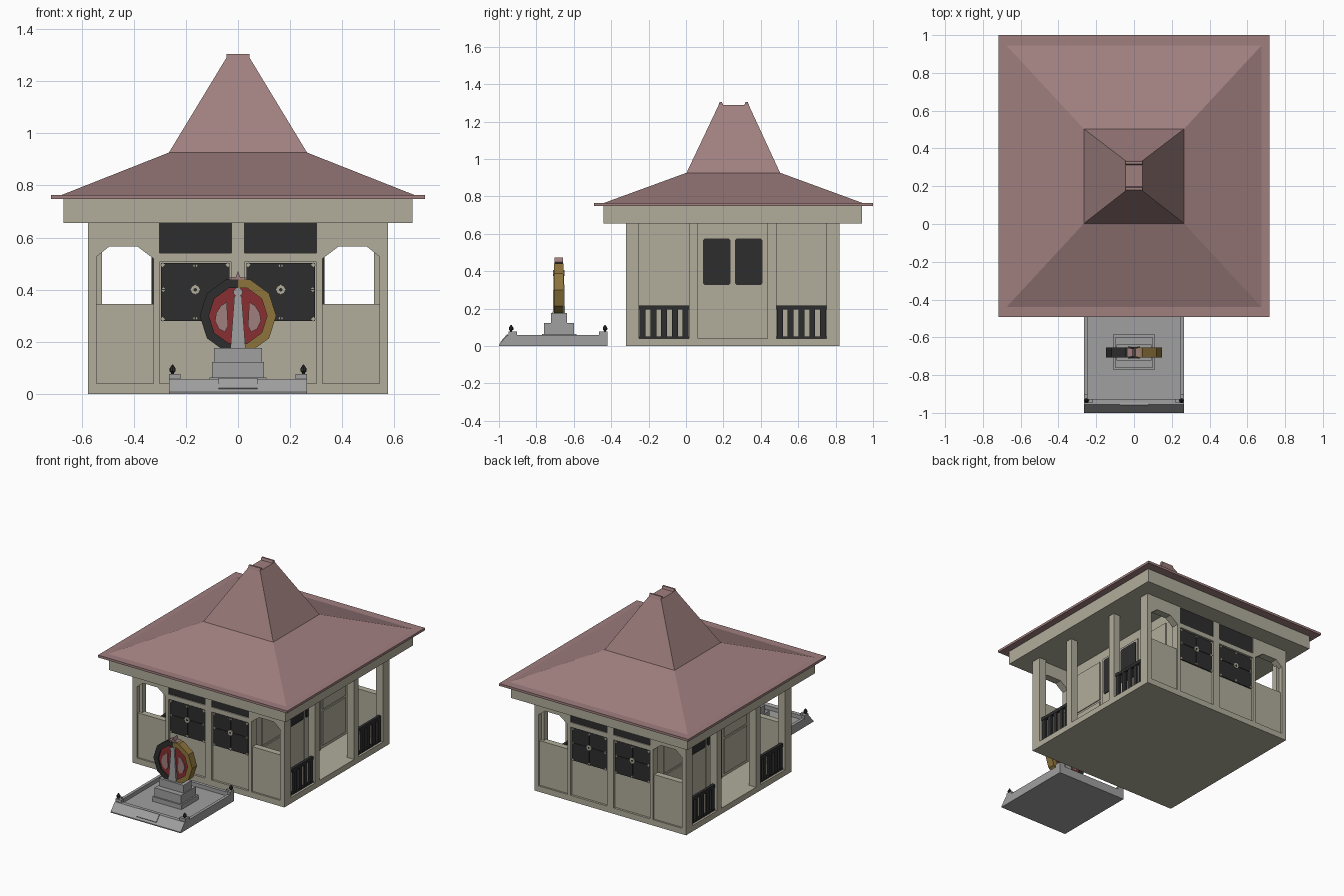
import bpy, bmesh, math

if "Cube" in bpy.data.objects:
    bpy.data.objects.remove(bpy.data.objects["Cube"])

def mat(name, r, g, b):
    m = bpy.data.materials.new(name)
    m.diffuse_color = (r, g, b, 1)
    m.use_nodes = True
    m.node_tree.nodes["Principled BSDF"].inputs["Base Color"].default_value = m.diffuse_color
    return m

ROOF = mat("dusty rose", 0.35, 0.21, 0.21)
WALL = mat("warm beige", 0.44, 0.42, 0.33)
DARK = mat("charcoal", 0.027, 0.027, 0.027)
STONE = mat("stone grey", 0.35, 0.35, 0.35)
GOLD = mat("old gold", 0.27, 0.175, 0.045)
RED = mat("deep red", 0.25, 0.028, 0.032)
CY = 0.25  # building centre line in y

def finish(name, bm, m):
    bmesh.ops.recalc_face_normals(bm, faces=bm.faces)
    me = bpy.data.meshes.new(name)
    bm.to_mesh(me)
    bm.free()
    me.materials.append(m)
    ob = bpy.data.objects.new(name, me)
    bpy.context.collection.objects.link(ob)
    return ob

def loft(name, rings, m):
    """Skin a list of equal-length point rings and cap both ends."""
    bm = bmesh.new()
    vs = [[bm.verts.new(p) for p in r] for r in rings]
    n = len(rings[0])
    for a, b in zip(vs, vs[1:]):
        for i in range(n):
            bm.faces.new((a[i], a[(i + 1) % n], b[(i + 1) % n], b[i]))
    bm.faces.new(vs[0])
    bm.faces.new(vs[-1])
    return finish(name, bm, m)

def prism(name, pts, axis, a, b, m):
    """Extrude (x,z) points along y, or (y,z) points along x."""
    if axis == 'y':
        return loft(name, [[(p, d, q) for p, q in pts] for d in (a, b)], m)
    return loft(name, [[(d, p, q) for p, q in pts] for d in (a, b)], m)

def rect(x0, x1, y0, y1, z):
    return [(x0, y0, z), (x1, y0, z), (x1, y1, z), (x0, y1, z)]

def box(name, x0, x1, y0, y1, z0, z1, m):
    return loft(name, [rect(x0, x1, y0, y1, z0), rect(x0, x1, y0, y1, z1)], m)

def lathe(name, prof, x, y, m, n=8):
    return loft(name, [[(x + r * math.cos(math.tau * i / n), y + r * math.sin(math.tau * i / n), z)
                        for i in range(n)] for r, z in prof], m)

def gon(cx, cz, r, n, start=0):
    return [(cx + r * math.cos(start + math.tau * i / n), cz + r * math.sin(start + math.tau * i / n))
            for i in range(n)]

def chamfered(a0, a1, z0, z1, c):
    return [(a0 + c, z0), (a1 - c, z0), (a1, z0 + c), (a1, z1 - c),
            (a1 - c, z1), (a0 + c, z1), (a0, z1 - c), (a0, z0 + c)]

# Roof: beam slab, eave plate, low skirt, steep cap and two ridge bars
box("roof_beam", -0.67, 0.67, -0.44, 0.94, 0.655, 0.75, WALL)
box("eave_plate", -0.717, 0.717, -0.492, 1.0, 0.748, 0.764, ROOF)
loft("roof_skirt", [rect(-0.675, 0.675, -0.44, 0.945, 0.764), rect(-0.265, 0.265, 0.003, 0.503, 0.926)], ROOF)
loft("roof_cap", [rect(-0.265, 0.265, 0.003, 0.503, 0.926), rect(-0.045, 0.045, 0.175, 0.335, 1.289)], ROOF)
for y in (0.186, 0.324):
    prism("ridge_bar", [(y - 0.015, 1.28), (y - 0.006, 1.305), (y + 0.006, 1.305), (y + 0.015, 1.28)],
          'x', -0.045, 0.045, ROOF)

# Plinth and central cabin
box("plinth", -0.575, 0.575, -0.32, 0.82, 0, 0.04, WALL)
box("cabin_core", -0.318, 0.318, -0.305, 0.805, 0.04, 0.655, WALL)

# Everything repeated in the four corners: sx flips left/right, sy flips front/back
for sx in (-1, 1):
    for sy in (-1, 1):
        def X(x): return sx * x
        def Y(y): return CY + sy * (CY - y)   # y is given for the front
        def part(name, x0, x1, y0, y1, z0, z1, m):
            return box(name, X(x0), X(x1), Y(y0), Y(y1), z0, z1, m)
        def shape(name, pts, y0, y1, m):
            return prism(name, [(X(p), q) for p, q in pts], 'y', Y(y0), Y(y1), m)

        # Cabin front frame
        part("centre_pilaster", 0, 0.025, -0.32, -0.30, 0.04, 0.655, WALL)
        part("side_pilaster", 0.302, 0.325, -0.32, -0.265, 0.04, 0.655, WALL)
        part("window_rail", 0.025, 0.302, -0.32, -0.30, 0.507, 0.54, WALL)
        # Windows with rosette and small diamonds
        part("upper_window", 0.025, 0.302, -0.313, -0.304, 0.54, 0.655, DARK)
        part("main_window", 0.032, 0.296, -0.312, -0.304, 0.28, 0.502, DARK)
        part("window_mullion", 0.162, 0.166, -0.316, -0.311, 0.28, 0.502, DARK)
        part("window_crossbar", 0.032, 0.296, -0.316, -0.311, 0.398, 0.402, DARK)
        shape("window_rosette", gon(0.164, 0.40, 0.019, 8), -0.318, -0.311, WALL)
        shape("rosette_centre", gon(0.164, 0.40, 0.007, 8), -0.32, -0.317, DARK)
        for px, pz in ((0.164, 0.492), (0.164, 0.29), (0.042, 0.40), (0.286, 0.40),
                       (0.039, 0.495), (0.289, 0.495), (0.039, 0.287), (0.289, 0.287)):
            shape("window_diamond", gon(px, pz, 0.009, 4), -0.316, -0.311, WALL)

        # Veranda corner: arch, parapet and posts
        shape("arch_head", [(0.325, 0.655), (0.325, 0.52), (0.385, 0.565), (0.495, 0.565),
                            (0.545, 0.525), (0.545, 0.655)], -0.32, -0.27, WALL)
        part("parapet", 0.325, 0.545, -0.308, -0.265, 0.04, 0.345, WALL)
        part("corner_post_outer", 0.543, 0.575, -0.32, -0.25, 0.04, 0.655, WALL)
        part("corner_post_inner", 0.522, 0.545, -0.29, -0.25, 0.04, 0.655, WALL)
        part("side_post", 0.522, 0.575, 0.015, 0.063, 0.04, 0.655, WALL)

        # Side railing
        part("railing_top", 0.54, 0.56, -0.25, 0.015, 0.195, 0.217, DARK)
        part("railing_bottom", 0.54, 0.56, -0.25, 0.015, 0.04, 0.05, DARK)
        for i in range(5):
            y = -0.2325 + i * 0.0575
            part("baluster", 0.542, 0.558, y - 0.016, y + 0.016, 0.045, 0.2, DARK)

        # Cabin side wall panels and door leaf window
        part("side_upper_panel", 0.316, 0.324, -0.2, 0.045, 0.31, 0.585, WALL)
        part("side_lower_panel", 0.316, 0.324, -0.2, 0.045, 0.06, 0.295, WALL)
        part("door_leaf", 0.316, 0.326, 0.075, CY - 0.002, 0.04, 0.59, WALL)
        prism("door_window", [(Y(p), q) for p, q in chamfered(0.09, 0.238, 0.325, 0.575, 0.01)],
              'x', X(0.325), X(0.331), DARK)

# Monument terrace with sloped front and low border
box("terrace_floor", -0.26, 0.26, -0.94, -0.425, 0, 0.032, STONE)
prism("terrace_front", [(-1, 0), (-1, 0.007), (-0.955, 0.058), (-0.928, 0.058), (-0.928, 0)],
      'x', -0.265, 0.265, STONE)
prism("front_plate", [(-0.988, 0.015), (-0.992, 0.022), (-0.958, 0.062), (-0.945, 0.058)],
      'x', -0.075, 0.075, STONE)
box("terrace_back", -0.265, 0.265, -0.442, -0.42, 0, 0.058, STONE)
for s in (-1, 1):
    box("terrace_side", s * 0.245, s * 0.265, -0.95, -0.42, 0, 0.058, STONE)
    for y, d in ((-0.948, 1), (-0.42, -1)):
        box("corner_cap_long", s * 0.22, s * 0.265, y, y + d * 0.022, 0.05, 0.077, STONE)
        box("corner_cap_short", s * 0.245, s * 0.265, y + d * 0.022, y + d * 0.045, 0.05, 0.077, STONE)
        lathe("corner_finial", [(0.006, 0.076), (0.005, 0.081), (0.012, 0.087), (0.012, 0.097), (0.002, 0.113)],
              s * 0.251, y + d * 0.013, DARK)

# Stepped pedestal
MY = -0.68
box("pedestal_foot", -0.11, 0.11, MY - 0.09, MY + 0.095, 0.03, 0.064, STONE)
box("pedestal_step", -0.1, 0.1, MY - 0.08, MY + 0.08, 0.064, 0.123, STONE)
box("pedestal_top", -0.093, 0.093, MY - 0.043, MY + 0.043, 0.123, 0.176, STONE)

# Ten-sided emblem: dark and gold half rings around a red disc
CZ, R = 0.30, 0.147
def half_ring(side):
    angles = [(90, math.cos(math.pi / 10))] + [(a, 1) for a in (72, 36, 0, -36, -72)] + [(-90, math.cos(math.pi / 10))]
    arc = [(side * k * math.cos(math.radians(a)), k * math.sin(math.radians(a))) for a, k in angles]
    return [(R * x, CZ + R * z) for x, z in arc] + [(0.112 * x, CZ + 0.112 * z) for x, z in reversed(arc)]
prism("dark_half_ring", half_ring(-1), 'y', MY - 0.026, MY + 0.026, DARK)
prism("gold_half_ring", half_ring(1), 'y', MY - 0.026, MY + 0.026, GOLD)
prism("red_disc", gon(0, CZ, 0.115, 10), 'y', MY - 0.018, MY + 0.018, RED)
leaf = [(0.043, 0.353), (0.066, 0.338), (0.084, 0.31), (0.088, 0.28), (0.074, 0.25), (0.05, 0.238), (0.038, 0.26)]
for s in (-1, 1):
    for d in (-1, 1):
        prism("emblem_leaf", [(s * x, z) for x, z in leaf], 'y', MY + d * 0.016, MY + d * 0.024, ROOF)

# Centre spire, knob and star
loft("spire", [rect(-0.03, 0.03, MY - 0.033, MY + 0.033, 0.16),
               rect(-0.014, 0.014, MY - 0.028, MY + 0.028, 0.375)], STONE)
prism("spire_knob", gon(0, 0.39, 0.018, 8, math.pi / 8), 'y', MY - 0.03, MY + 0.03, STONE)
box("star_stem", -0.008, 0.008, MY - 0.015, MY + 0.015, 0.39, 0.43, STONE)
star = [((0.036 if i % 2 == 0 else 0.015) * math.sin(i * math.pi / 5),
         0.436 + (0.036 if i % 2 == 0 else 0.015) * math.cos(i * math.pi / 5)) for i in range(10)]
prism("star", star, 'y', MY - 0.022, MY + 0.022, ROOF)
